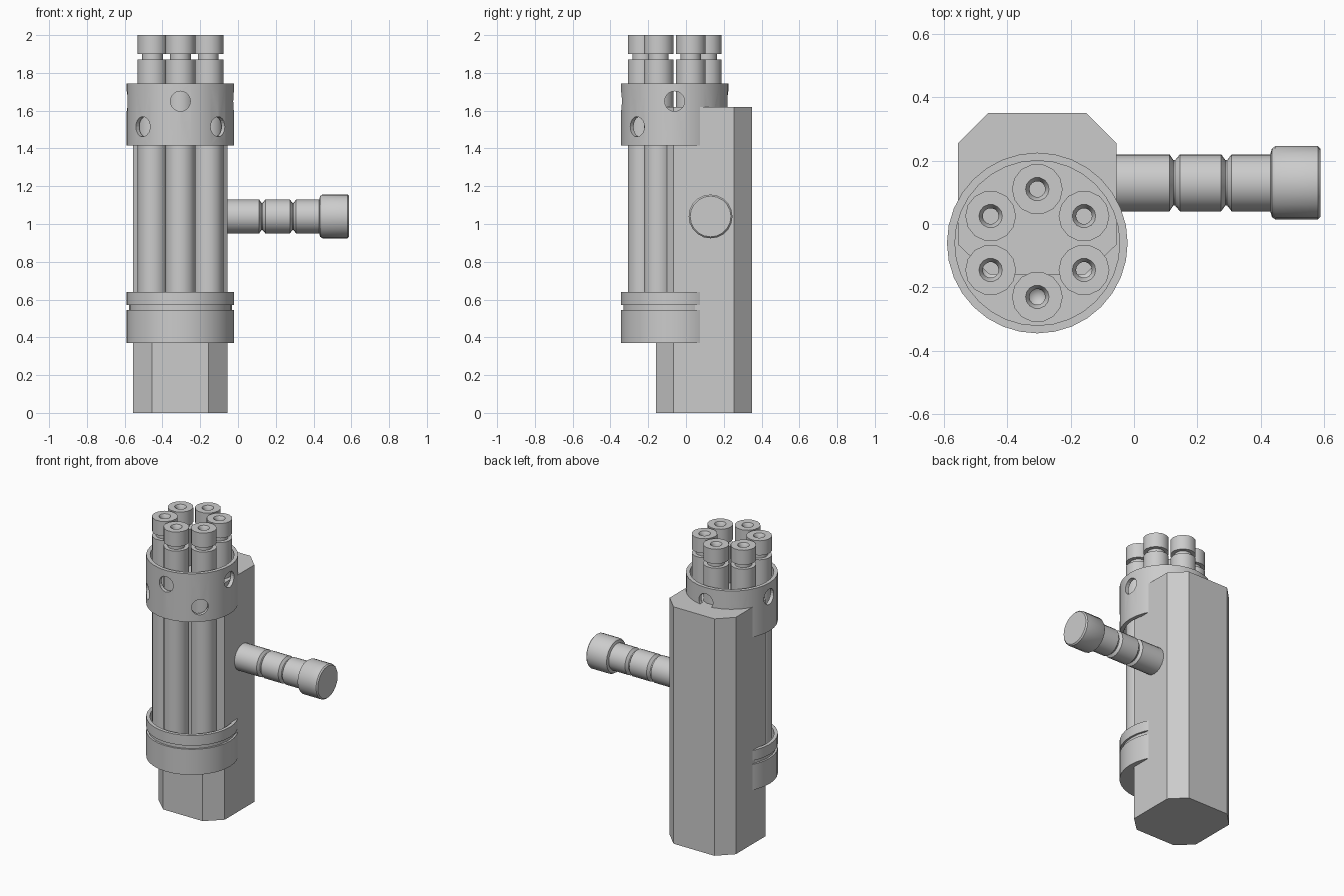
import bpy, bmesh
from math import sin, cos, pi, radians
from mathutils import Matrix, Vector

if "Cube" in bpy.data.objects:
    bpy.data.objects.remove(bpy.data.objects["Cube"])

AXIS = Vector((-0.305, -0.06, 0))   # centre line of the barrel cluster


def finish(name, bm, matrix, smooth=True):
    bmesh.ops.recalc_face_normals(bm, faces=bm.faces)
    me = bpy.data.meshes.new(name)
    bm.to_mesh(me)
    bm.free()
    me.transform(matrix)
    ob = bpy.data.objects.new(name, me)
    bpy.context.collection.objects.link(ob)
    if smooth:
        bpy.ops.object.select_all(action='DESELECT')
        ob.select_set(True)
        bpy.context.view_layer.objects.active = ob
        bpy.ops.object.shade_smooth_by_angle(angle=radians(38))
    return ob


def lathe(name, profile, sides, matrix, closed=False, smooth=True):
    """Revolve (radius, height) points around local z."""
    bm = bmesh.new()
    rings = []
    for r, z in profile:
        n = sides if r > 0 else 1
        rings.append([bm.verts.new((r * cos(2 * pi * i / sides), r * sin(2 * pi * i / sides), z))
                      for i in range(n)])
    pairs = list(zip(rings, rings[1:]))
    if closed:
        pairs.append((rings[-1], rings[0]))
    for a, b in pairs:
        for i in range(sides):
            j = (i + 1) % sides
            quad = [a[i % len(a)], a[j % len(a)], b[j % len(b)], b[i % len(b)]]
            bm.faces.new(list(dict.fromkeys(quad)))
    return finish(name, bm, matrix, smooth)


# Main body: chamfered rectangular prism
bm = bmesh.new()
outline = [(-0.455, -0.16), (-0.155, -0.16), (-0.055, -0.065), (-0.055, 0.255),
           (-0.15, 0.35), (-0.46, 0.35), (-0.555, 0.255), (-0.555, -0.065)]
base = bm.faces.new([bm.verts.new((x, y, 0)) for x, y in outline])
top = bmesh.ops.extrude_face_region(bm, geom=[base])
bmesh.ops.translate(bm, vec=(0, 0, 1.62),
                    verts=[v for v in top['geom'] if isinstance(v, bmesh.types.BMVert)])
finish("body", bm, Matrix.Identity(4), smooth=False)

# Six barrels with muzzle groove and stepped bore
barrel = [(0, 0.38), (0.08, 0.38), (0.08, 1.87), (0.055, 1.87), (0.055, 1.9), (0.08, 1.9),
          (0.08, 2.0), (0.037, 2.0), (0.025, 1.98), (0.025, 1.5), (0, 1.48)]
for k in range(6):
    a = radians(90 + 60 * k)
    pos = AXIS + Vector((0.17 * cos(a), 0.17 * sin(a), 0))
    lathe(f"barrel_{k + 1}", barrel, 14, Matrix.Translation(pos))

# Lower collar: cup with an outer groove
lathe("lower_collar",
      [(0, 0.37), (0.285, 0.37), (0.285, 0.545), (0.272, 0.545), (0.272, 0.57), (0.285, 0.57),
       (0.285, 0.64), (0.262, 0.64), (0.262, 0.4), (0, 0.4)], 32, Matrix.Translation(AXIS))

# Upper collar: tube with eight staggered round holes
collar = lathe("upper_collar", [(0.285, 1.415), (0.285, 1.745), (0.26, 1.745), (0.26, 1.415)],
               32, Matrix.Translation(AXIS), closed=True)
cutters = []
for k in range(8):
    z = 1.65 if k % 2 == 0 else 1.515
    m = (Matrix.Translation(AXIS + Vector((0, 0, z))) @ Matrix.Rotation(k * pi / 4, 4, 'Z')
         @ Matrix.Rotation(pi / 2, 4, 'Y'))
    c = lathe("hole_cutter", [(0, 0.2), (0.053, 0.2), (0.053, 0.35), (0, 0.35)], 20, m, smooth=False)
    c.hide_render = True
    cutters.append(c)
    mod = collar.modifiers.new("hole", 'BOOLEAN')
    mod.operation, mod.solver, mod.object = 'DIFFERENCE', 'EXACT', c
bpy.context.view_layer.update()
holed = bpy.data.meshes.new_from_object(collar.evaluated_get(bpy.context.evaluated_depsgraph_get()))
collar.modifiers.clear()
collar.data = holed
for c in cutters:
    bpy.data.objects.remove(c)

# Side handle with two grooves and an end knob
handle = [(0, -0.1), (0.09, -0.1), (0.09, 0.112), (0.072, 0.124), (0.072, 0.13), (0.09, 0.145),
          (0.09, 0.275), (0.072, 0.288), (0.072, 0.294), (0.09, 0.308), (0.09, 0.43),
          (0.108, 0.435), (0.116, 0.447), (0.116, 0.58), (0.108, 0.588), (0, 0.588)]
lathe("side_handle", handle, 20,
      Matrix.Translation((0, 0.13, 1.04)) @ Matrix.Rotation(pi / 2, 4, 'Y'))
